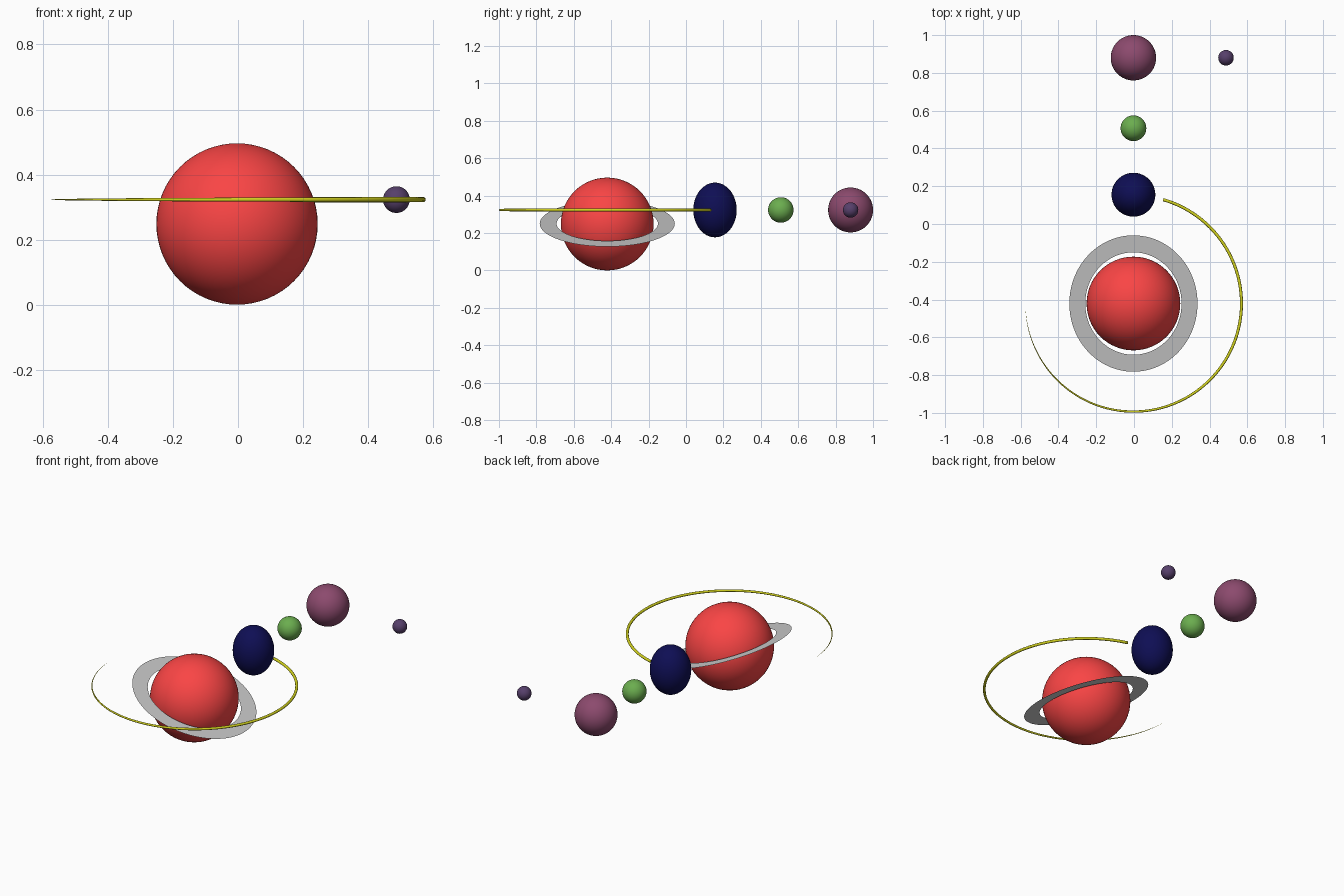
import bpy, bmesh, math
from mathutils import Matrix

if "Cube" in bpy.data.objects:
    bpy.data.objects.remove(bpy.data.objects["Cube"])


def linear(c):
    return c / 12.92 if c <= 0.04045 else ((c + 0.055) / 1.055) ** 2.4


def finish(name, bm, color=None, smooth=True):
    mesh = bpy.data.meshes.new(name)
    bm.to_mesh(mesh)
    bm.free()
    for p in mesh.polygons:
        p.use_smooth = smooth
    obj = bpy.data.objects.new(name, mesh)
    bpy.context.collection.objects.link(obj)
    if color:
        mat = bpy.data.materials.new(name + "_color")
        mat.diffuse_color = (*[linear(c) for c in color], 1)
        mat.use_nodes = True
        mat.node_tree.nodes["Principled BSDF"].inputs["Base Color"].default_value = mat.diffuse_color
        mesh.materials.append(mat)
    return obj


def ball(name, loc, radius, color, stretch=1.0):
    bm = bmesh.new()
    bmesh.ops.create_uvsphere(bm, u_segments=64, v_segments=32, radius=radius)
    obj = finish(name, bm, color)
    obj.location = loc
    obj.scale.z = stretch
    return obj


CX, CY, Z = -0.003, -0.421, 0.323

# Planets and moon
ball("red_planet", (CX, CY, 0.248), 0.248, (0.98, 0.27, 0.27))
ball("blue_planet", (CX, 0.155, Z), 0.116, (0.055, 0.055, 0.33), 1.26)
ball("green_planet", (CX, 0.507, Z), 0.068, (0.42, 0.68, 0.31))
ball("purple_planet", (CX, 0.88, Z), 0.12, (0.55, 0.29, 0.43))
ball("small_moon", (0.487, 0.88, Z), 0.041, (0.34, 0.25, 0.42))

# Flat tilted ring around the red planet
bm = bmesh.new()
N = 96
loops = [[bm.verts.new((r * math.cos(2 * math.pi * i / N), r * math.sin(2 * math.pi * i / N), 0))
          for i in range(N)] for r in (0.271, 0.361)]
for i in range(N):
    j = (i + 1) % N
    bm.faces.new((loops[0][i], loops[1][i], loops[1][j], loops[0][j]))
ring = finish("planet_ring", bm, smooth=False)
ring.matrix_world = Matrix.Translation((CX, CY, 0.25)) @ Matrix.Rotation(math.radians(19.9), 4, "Y")

# Orbit trail: round tube that tapers to a point
bm = bmesh.new()
STEPS, SIDES, R = 120, 12, 0.572
rows = []
for s in range(STEPS + 1):
    t = s / STEPS
    a = math.radians(74 - 252 * t)
    w = 0.0080 * (1 - t ** 3) + 0.0002
    row = []
    for k in range(SIDES):
        b = 2 * math.pi * k / SIDES
        d = R + w * math.cos(b)
        row.append(bm.verts.new((d * math.cos(a), d * math.sin(a), w * math.sin(b))))
    rows.append(row)
for r0, r1 in zip(rows, rows[1:]):
    for k in range(SIDES):
        m = (k + 1) % SIDES
        bm.faces.new((r0[k], r0[m], r1[m], r1[k]))
bm.faces.new(rows[0])
bm.faces.new(rows[-1])
bmesh.ops.recalc_face_normals(bm, faces=bm.faces)
trail = finish("orbit_trail", bm, (0.82, 0.82, 0.12))
trail.location = (CX, CY, Z)
